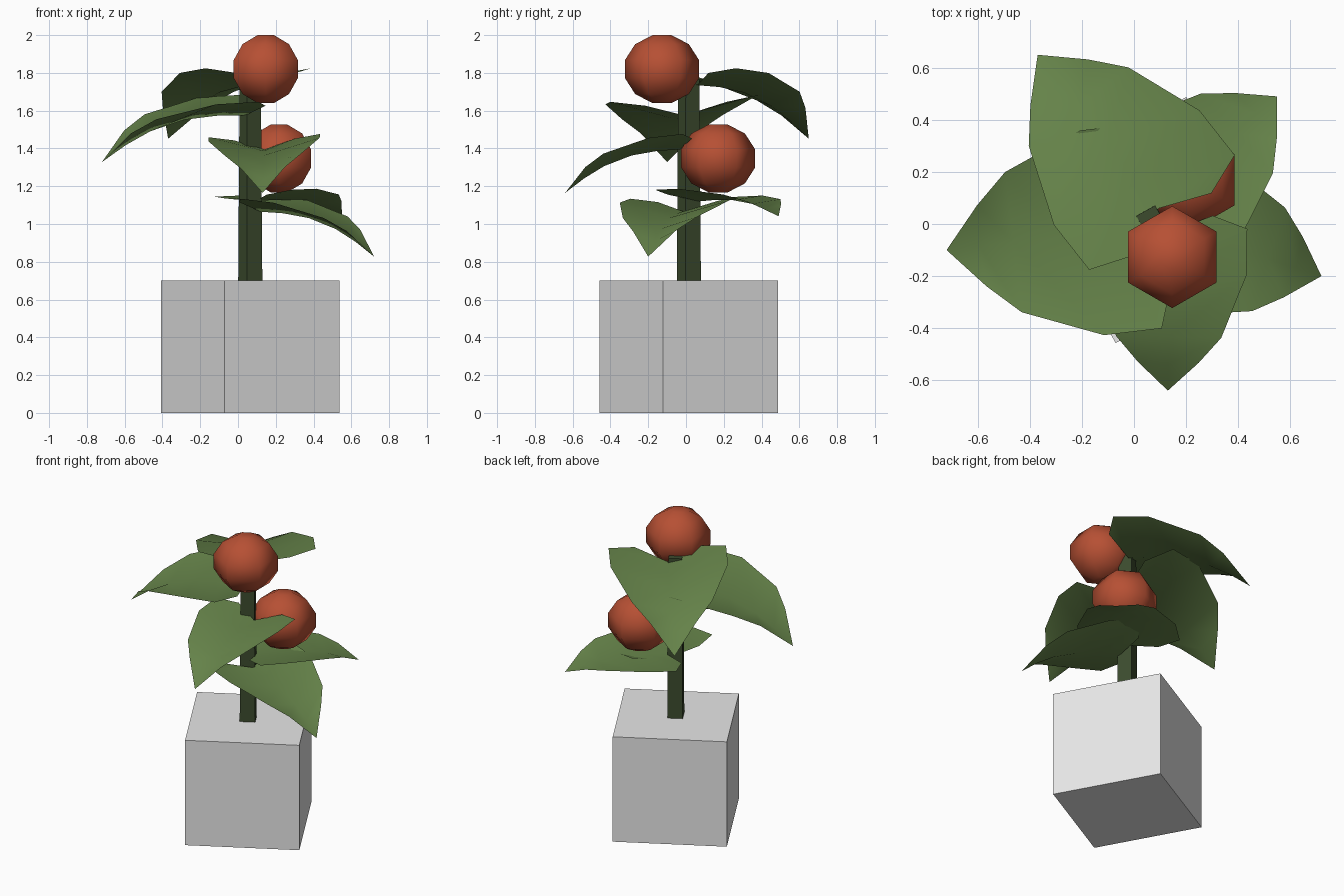
import bpy, bmesh, math
from mathutils import Vector, Matrix

if "Cube" in bpy.data.objects:
    bpy.data.objects.remove(bpy.data.objects["Cube"])


def material(name, rgb):
    m = bpy.data.materials.new(name)
    m.diffuse_color = (*rgb, 1)
    m.use_nodes = True
    m.node_tree.nodes["Principled BSDF"].inputs["Base Color"].default_value = m.diffuse_color
    return m


GREY = material("pot grey", (0.8, 0.8, 0.8))
STEM = material("dark stem green", (0.045, 0.07, 0.027))
LEAF = material("leaf green", (0.13, 0.225, 0.067))
RED = material("berry red", (0.47, 0.08, 0.034))


def finish(name, bm, mat, smooth=False):
    bmesh.ops.recalc_face_normals(bm, faces=bm.faces)
    for f in bm.faces:
        f.smooth = smooth
    me = bpy.data.meshes.new(name)
    bm.to_mesh(me)
    bm.free()
    me.materials.append(mat)
    ob = bpy.data.objects.new(name, me)
    bpy.context.collection.objects.link(ob)
    return ob


CX, CY, TURN = 0.065, 0.015, math.radians(29)


def post(name, side, z0, z1, mat, taper=1.0):
    """Square upright block, turned like the pot."""
    bm = bmesh.new()
    bmesh.ops.create_cube(bm, size=1)
    for v in bm.verts:
        s = side * (taper if v.co.z > 0 else 1)
        v.co = Vector((v.co.x * s, v.co.y * s, z1 if v.co.z > 0 else z0))
    bm.transform(Matrix.Translation((CX, CY, 0)) @ Matrix.Rotation(TURN, 4, 'Z'))
    return finish(name, bm, mat)


post("pot", 0.695, 0, 0.7, GREY)
post("stem", 0.094, 0.69, 1.765, STEM, 0.88)


# Berries: six-sided rounded balls
def berry(name, centre):
    bm = bmesh.new()
    half = [(0.05, 0.18), (0.142, 0.132), (0.196, 0.048)]
    profile = half + [(r, -z) for r, z in reversed(half)]
    rings = []
    for r, z in profile:
        rings.append([bm.verts.new(Vector(centre) + Vector((
            r * math.cos(math.radians(30 + 60 * i)),
            r * math.sin(math.radians(30 + 60 * i)), z))) for i in range(6)])
    for a, b in zip(rings, rings[1:]):
        for i in range(6):
            j = (i + 1) % 6
            bm.faces.new((a[i], a[j], b[j], b[i]))
    bm.faces.new(rings[0])
    bm.faces.new(rings[-1])
    return finish(name, bm, RED, True)


berry("upper_berry", (0.147, -0.127, 1.82))
berry("lower_berry", (0.217, 0.17, 1.347))

# Leaf rows: midrib (along, height), then edge (along, width, height)
ROWS = [((0.0, 0.0), (-0.08, 0.20, 0.065)),
        ((0.15, -0.01), (-0.02, 0.365, 0.09)),
        ((0.32, -0.04), (0.20, 0.365, 0.065)),
        ((0.50, -0.11), (0.50, 0.25, -0.035)),
        ((0.63, -0.19), (0.62, 0.145, -0.12))]
TIP = (0.755, -0.285)


def leaf(name, base, tip_xy, pitch=0.0, roll=0.0, curl=1.0, wide=1.0):
    """Heart-shaped sheet; roll lifts the side left of its direction."""
    bm = bmesh.new()
    base = Vector(base)
    out = Vector((tip_xy[0], tip_xy[1], 0)) - Vector((base.x, base.y, 0))
    k = out.length / TIP[0]
    d = out.normalized()
    p = Vector((-d.y, d.x, 0))

    def vert(along, across, up):
        z = (up * curl + along * pitch + across * roll) * k
        return bm.verts.new(base + d * along * k + p * across * k * wide + Vector((0, 0, z)))

    mid = [vert(a, 0, h) for (a, h), _ in ROWS]
    tip = vert(TIP[0], 0, TIP[1])
    for s in (1, -1):
        edge = [vert(a, s * w, h) for _, (a, w, h) in ROWS]
        quads = [(mid[i], mid[i + 1], edge[i + 1], edge[i]) for i in range(len(ROWS) - 1)]
        for f in quads + [(mid[-1], tip, edge[-1])]:
            bm.faces.new(f if s < 0 else f[::-1])
    ob = finish(name, bm, LEAF, True)
    # keep the upper side as the front
    if sum(f.normal.z for f in ob.data.polygons) < 0:
        ob.data.flip_normals()
    return ob


leaf("top_back_leaf", (0.095, 0.06, 1.735), (-0.37, 0.65), wide=0.98)
leaf("left_leaf", (0.04, -0.01, 1.575), (-0.72, -0.10), pitch=0.055, roll=-0.05, wide=1.07)
leaf("front_leaf", (0.14, -0.03, 1.395), (0.13, -0.64), roll=0.03)
leaf("back_right_leaf", (0.09, 0.07, 1.12), (0.55, 0.49), pitch=0.1, roll=-0.06, curl=0.6)
leaf("right_leaf", (0.12, -0.01, 1.065), (0.72, -0.20), roll=0.02)
